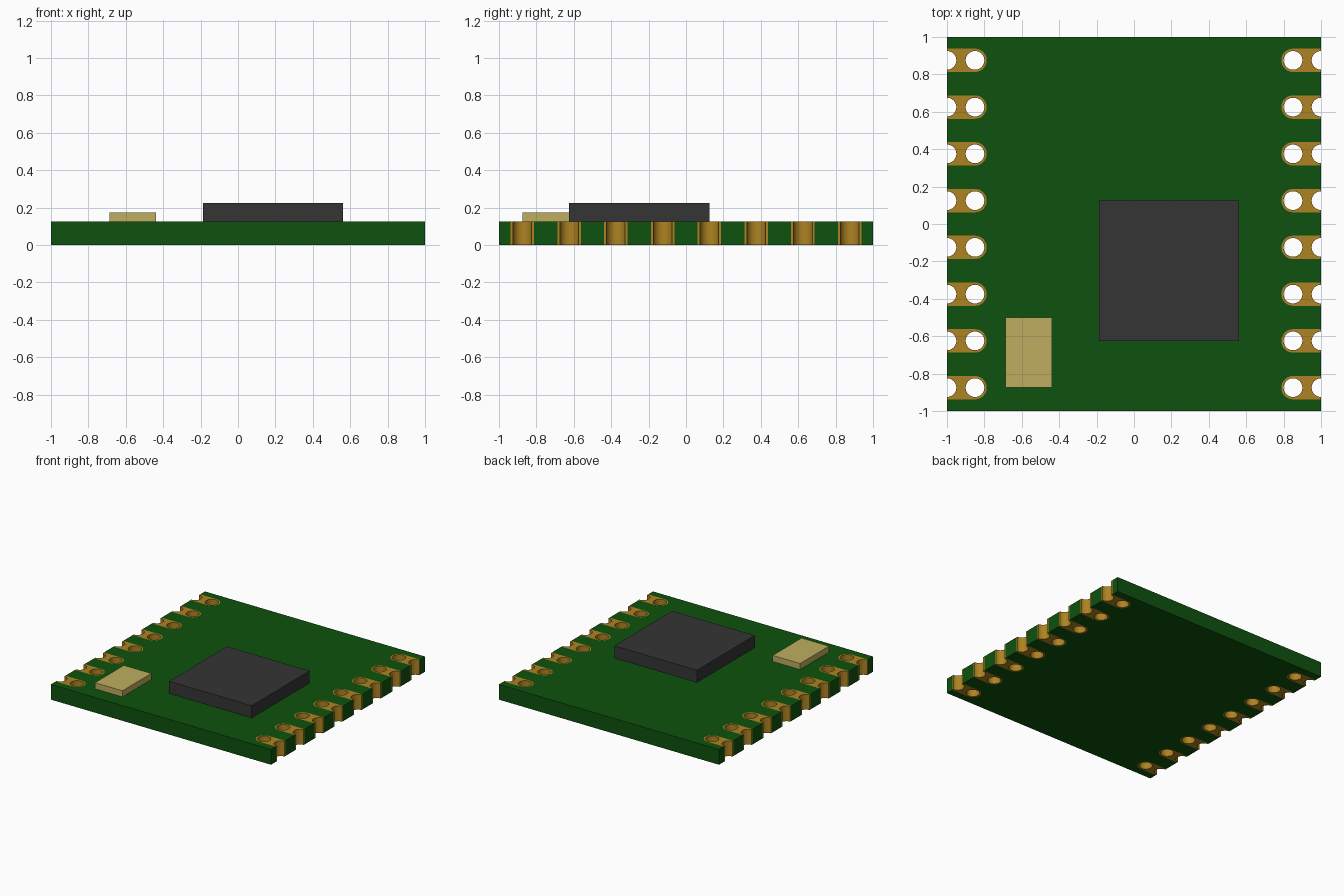
import bpy, bmesh, math

cube = bpy.data.objects.get("Cube")
if cube:
    bpy.data.objects.remove(cube, do_unlink=True)

THICK = 0.125        # board thickness
PAD_R = 0.0625       # half width of a pad
HOLE_R = 0.05        # radius of the plated holes
HOLE_X = 0.85        # distance of the inner holes from the centre
ROWS = [-0.875 + 0.25 * i for i in range(8)]


def material(name, color):
    m = bpy.data.materials.new(name)
    m.use_nodes = True
    m.diffuse_color = (*color, 1)
    bsdf = next(n for n in m.node_tree.nodes if n.type == 'BSDF_PRINCIPLED')
    bsdf.inputs["Base Color"].default_value = (*color, 1)
    return m


GREEN = material("board green", (0.0044, 0.084, 0.0044))
GOLD = material("plated gold", (0.42, 0.225, 0.016))
BLACK = material("chip charcoal", (0.035, 0.035, 0.036))
TAN = material("pale brass", (0.51, 0.42, 0.115))


def arc(cx, cy, r, start, end, n=24):
    """Points on an arc, angles in degrees."""
    angles = [math.radians(start + (end - start) * i / n) for i in range(n + 1)]
    return [(cx + r * math.cos(a), cy + r * math.sin(a)) for a in angles]


def plate(name, loops, z0, z1, mat):
    """Extrude a flat outline, with optional hole loops, from z0 to z1."""
    bm = bmesh.new()
    edges = []
    for loop in loops:
        vs = [bm.verts.new((x, y, z0)) for x, y in loop]
        edges += [bm.edges.new((vs[i - 1], vs[i])) for i in range(len(vs))]
    bmesh.ops.triangle_fill(bm, use_beauty=True, use_dissolve=False, edges=edges)
    ext = bmesh.ops.extrude_face_region(bm, geom=bm.faces[:], use_keep_orig=True)
    top = [v for v in ext["geom"] if isinstance(v, bmesh.types.BMVert)]
    bmesh.ops.translate(bm, verts=top, vec=(0, 0, z1 - z0))
    bmesh.ops.recalc_face_normals(bm, faces=bm.faces[:])
    mesh = bpy.data.meshes.new(name)
    bm.to_mesh(mesh)
    bm.free()
    mesh.materials.append(mat)
    ob = bpy.data.objects.new(name, mesh)
    bpy.context.collection.objects.link(ob)
    bpy.ops.object.select_all(action='DESELECT')
    ob.select_set(True)
    bpy.context.view_layer.objects.active = ob
    bpy.ops.object.shade_smooth_by_angle(angle=math.radians(30))
    return ob


def rectangle(x0, x1, y0, y1):
    return [(x0, y0), (x1, y0), (x1, y1), (x0, y1)]


# Board, with a rounded slot for each pad
right_edge = [(1, -1)]
for y in ROWS:
    right_edge += [(1, y - PAD_R), *arc(HOLE_X, y, PAD_R, 270, 90), (1, y + PAD_R)]
right_edge.append((1, 1))
plate("circuit_board", [right_edge + [(-x, -y) for x, y in right_edge]],
      0, THICK, GREEN)

# Edge pads: a through hole inside and a half hole on the rim
for side, label in ((1, "left"), (-1, "right")):
    for i, y in enumerate(ROWS):
        outline = [(1, y - PAD_R), *arc(1, y, HOLE_R, 270, 90), (1, y + PAD_R),
                   *arc(HOLE_X, y, PAD_R, 90, 270)]
        hole = arc(HOLE_X, y, HOLE_R, 0, 360, 48)[:-1]
        loops = [[(side * px, py) for px, py in lp] for lp in (outline, hole)]
        plate(f"{label}_pad_{i + 1}", loops, 0, THICK, GOLD)

# Components on top
plate("main_chip", [rectangle(-0.1875, 0.5625, -0.625, 0.125)],
      THICK, 0.225, BLACK)
plate("crystal", [rectangle(-0.6875, -0.4375, -0.875, -0.5)],
      THICK, 0.175, TAN)
